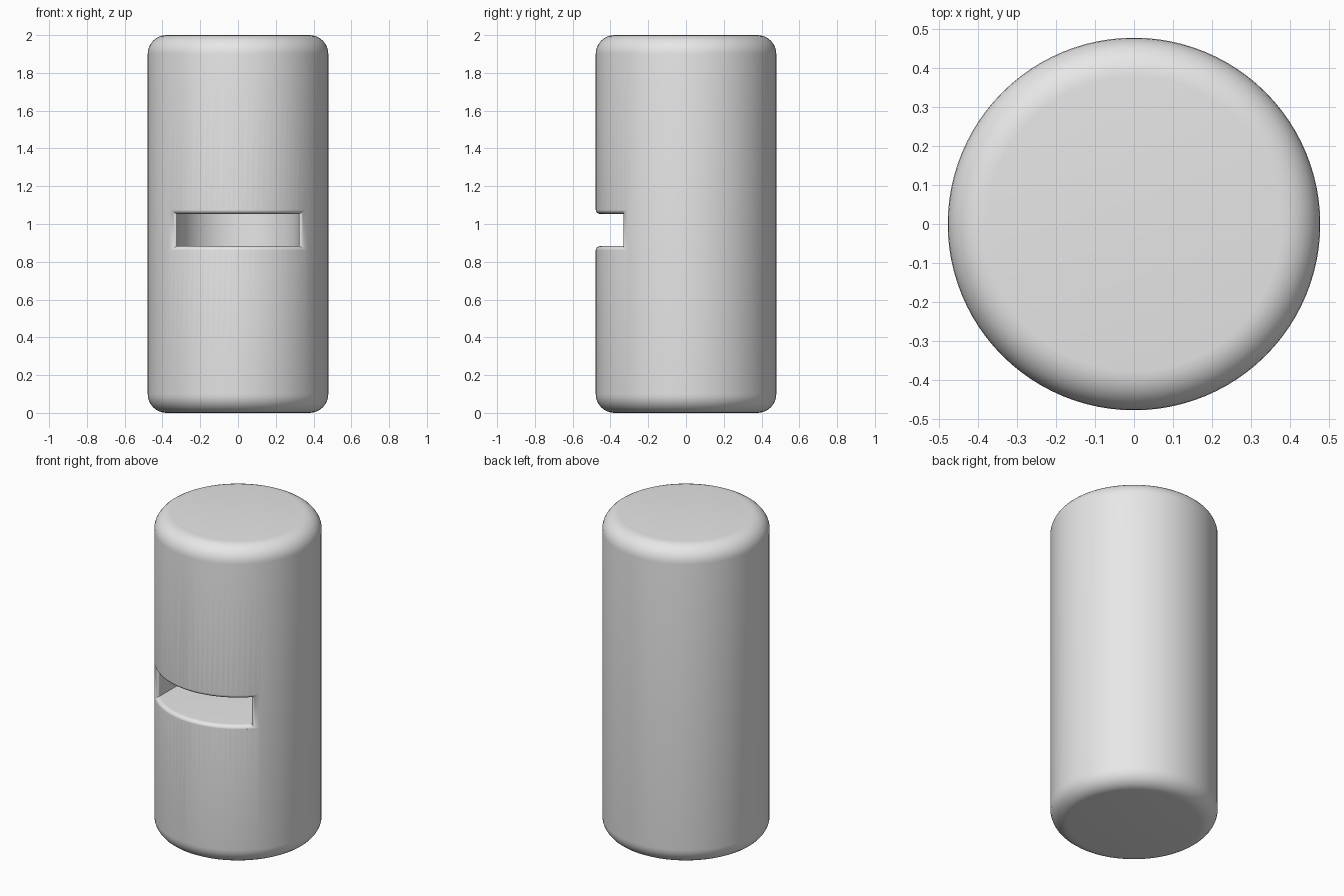
import bpy, bmesh, math

cube = bpy.data.objects.get("Cube")
if cube:
    bpy.data.objects.remove(cube, do_unlink=True)

RADIUS, HEIGHT, ROUND = 0.478, 2.0, 0.1
SLOT_Z, SLOT_HALF_X, SLOT_HALF_Z = 0.968, 0.322, 0.085
LIP_X, LIP_Z, LIP_DEPTH = 0.047, 0.022, 0.026
SEGMENTS, STEPS, COLUMNS = 96, 8, 32

grey = bpy.data.materials.new("light grey")
grey.use_nodes = True
grey.diffuse_color = (0.8, 0.8, 0.8, 1)
grey.node_tree.nodes["Principled BSDF"].inputs["Base Color"].default_value = (0.8, 0.8, 0.8, 1)


def loft(name, rings):
    """Closed solid joining rings of equal point count, capped at both ends."""
    bm = bmesh.new()
    loops = [[bm.verts.new(p) for p in ring] for ring in rings]
    count = len(loops[0])
    for a, b in zip(loops, loops[1:]):
        for i in range(count):
            j = (i + 1) % count
            bm.faces.new((a[i], a[j], b[j], b[i]))
    return bm, loops


def finish(name, bm):
    bmesh.ops.recalc_face_normals(bm, faces=bm.faces)
    mesh = bpy.data.meshes.new(name)
    bm.to_mesh(mesh)
    bm.free()
    mesh.materials.append(grey)
    obj = bpy.data.objects.new(name, mesh)
    bpy.context.collection.objects.link(obj)
    return obj


# Cylinder body with rounded rims
quarter = [math.pi / 2 * i / STEPS for i in range(STEPS + 1)]
lower = [(RADIUS - ROUND + ROUND * math.sin(a), ROUND - ROUND * math.cos(a)) for a in quarter]
profile = lower + [(r, HEIGHT - z) for r, z in reversed(lower)]
turns = [2 * math.pi * i / SEGMENTS for i in range(SEGMENTS)]
bm, loops = loft("body", [[(r * math.cos(t), r * math.sin(t), z) for t in turns]
                          for r, z in profile])
bm.faces.new(loops[0])
bm.faces.new(loops[-1])
body = finish("body", bm)


# Slot cutter: rounded lip at the front, half-round wall at the back
def slot_ring(plan, half_z):
    return ([(x, y, SLOT_Z - half_z) for x, y in plan]
            + [(x, y, SLOT_Z + half_z) for x, y in reversed(plan)])


def front_arc(radius, half_x):
    reach = math.asin(half_x / radius)
    angles = [reach * (2 * i / COLUMNS - 1) for i in range(COLUMNS + 1)]
    return [(radius * math.sin(a), -radius * math.cos(a)) for a in angles]


rings = [slot_ring(front_arc(RADIUS + 0.03, SLOT_HALF_X + LIP_X), SLOT_HALF_Z + LIP_Z)]
for a in quarter:
    flare = 1 - math.sin(a)
    rings.append(slot_ring(
        front_arc(RADIUS - LIP_DEPTH * (1 - math.cos(a)), SLOT_HALF_X + LIP_X * flare),
        SLOT_HALF_Z + LIP_Z * flare))
back = [math.pi * (1 - i / COLUMNS) for i in range(COLUMNS + 1)]
rings.append(slot_ring([(SLOT_HALF_X * math.cos(a), SLOT_HALF_X * math.sin(a)) for a in back],
                       SLOT_HALF_Z))
bm, loops = loft("slot_cutter", rings)
for loop in (loops[0], loops[-1]):
    for i in range(COLUMNS):
        bm.faces.new((loop[i], loop[i + 1], loop[-2 - i], loop[-1 - i]))
cutter = finish("slot_cutter", bm)
cutter.hide_render = True

# Cut the slot and smooth the result
cut = body.modifiers.new("slot", "BOOLEAN")
cut.operation = "DIFFERENCE"
cut.solver = "EXACT"
cut.object = cutter
bpy.ops.object.select_all(action="DESELECT")
body.select_set(True)
bpy.context.view_layer.objects.active = body
bpy.ops.object.modifier_apply(modifier=cut.name)
bpy.data.objects.remove(cutter, do_unlink=True)
bpy.ops.object.shade_smooth_by_angle(angle=math.radians(35))
